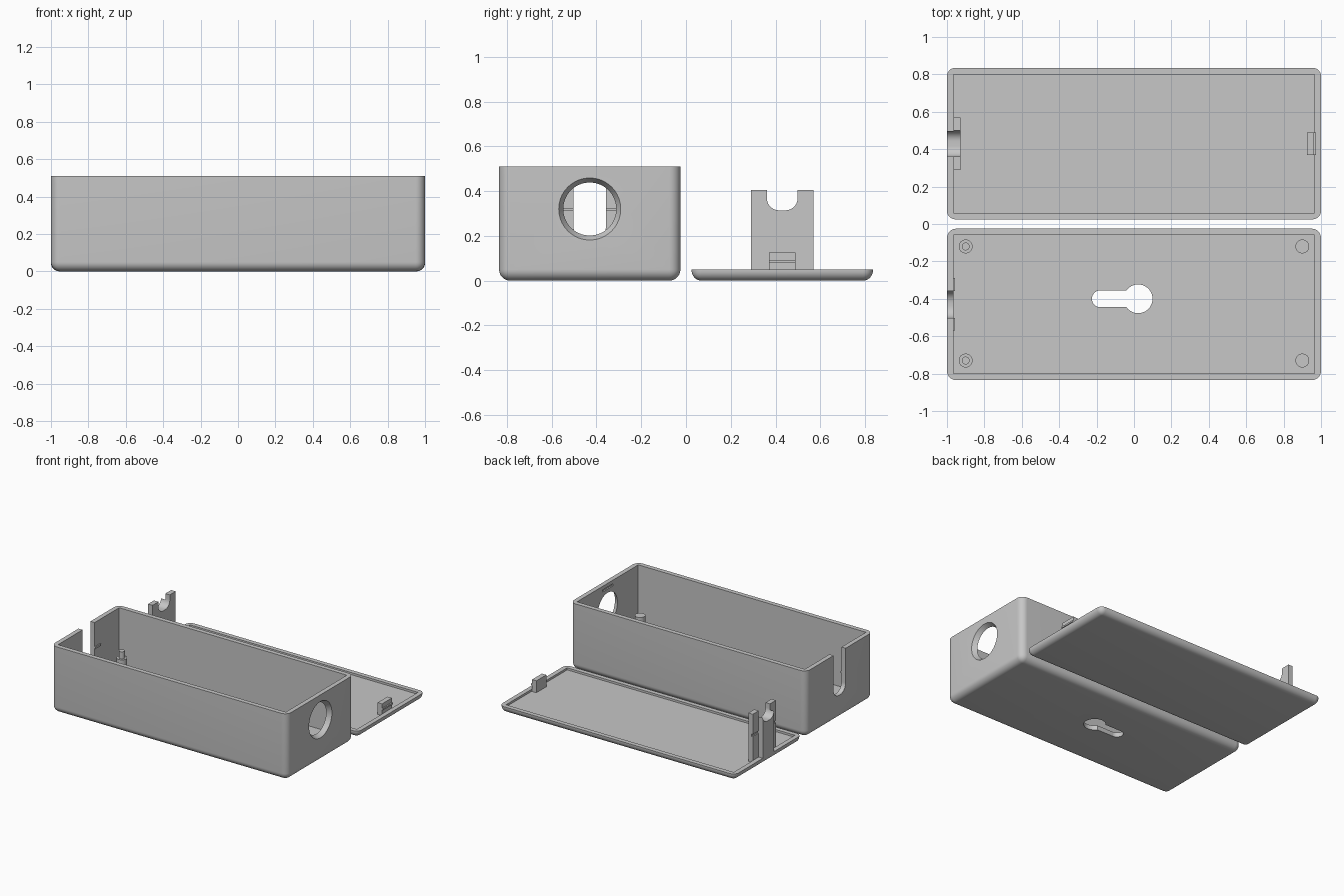
import bpy, bmesh, math
from mathutils import Matrix

old = bpy.data.objects.get("Cube")
if old:
    bpy.data.objects.remove(old, do_unlink=True)

GREY = (0.57, 0.57, 0.57, 1)
grey = bpy.data.materials.new("light_grey_plastic")
grey.use_nodes = True
grey.diffuse_color = GREY
grey.node_tree.nodes["Principled BSDF"].inputs["Base Color"].default_value = GREY


def make(name, bm):
    bmesh.ops.recalc_face_normals(bm, faces=bm.faces)
    mesh = bpy.data.meshes.new(name)
    bm.to_mesh(mesh)
    bm.free()
    mesh.materials.append(grey)
    obj = bpy.data.objects.new(name, mesh)
    bpy.context.collection.objects.link(obj)
    return obj


def box(name, x, y, z, fillet=0):
    """Box from (min, max) ranges; a fillet rounds all but the top edges."""
    bm = bmesh.new()
    bmesh.ops.create_cube(bm, size=1)
    for v in bm.verts:
        v.co = [r[0] if c < 0 else r[1] for c, r in zip(v.co, (x, y, z))]
    if fillet:
        edges = [e for e in bm.edges if min(v.co.z for v in e.verts) < z[1] - 0.001]
        bmesh.ops.bevel(bm, geom=edges, offset=fillet, segments=8,
                        profile=0.5, affect='EDGES')
    return make(name, bm)


def cylinder(name, x, y, z, r):
    bm = bmesh.new()
    place = Matrix.Translation((x, y, (z[0] + z[1]) / 2))
    bmesh.ops.create_cone(bm, cap_ends=True, segments=40, radius1=r, radius2=r,
                          depth=z[1] - z[0], matrix=place)
    return make(name, bm)


def u_notch(x, yc, half, bottom, top, r):
    """Upright slot with rounded lower corners, extruded along x."""
    pts = [(yc + half, top), (yc - half, top)]
    for side, start in ((-1, math.pi), (1, 1.5 * math.pi)):
        for i in range(11):
            a = start + i * math.pi / 20
            pts.append((yc + side * (half - r) + r * math.cos(a),
                        bottom + r + r * math.sin(a)))
    bm = bmesh.new()
    face = bm.faces.new([bm.verts.new((x[0], y, z)) for y, z in pts])
    new = bmesh.ops.extrude_face_region(bm, geom=[face])["geom"]
    verts = [g for g in new if isinstance(g, bmesh.types.BMVert)]
    bmesh.ops.translate(bm, verts=verts, vec=(x[1] - x[0], 0, 0))
    return make("notch_cutter", bm)


def cut(obj, *cutters):
    bpy.context.view_layer.objects.active = obj
    for c in cutters:
        c.hide_render = True
        mod = obj.modifiers.new("cut", 'BOOLEAN')
        mod.operation = 'DIFFERENCE'
        mod.solver = 'EXACT'
        mod.object = c
        bpy.ops.object.modifier_apply(modifier=mod.name)
        bpy.data.objects.remove(c, do_unlink=True)


parts = []
BOX_Y, LID_Y = -0.43, 0.43
OUT, INNER = 0.405, 0.37          # half depths outside and inside the walls

# Open case with rounded lower edges
case = box("case", (-1, 1), (BOX_Y - OUT, BOX_Y + OUT), (0, 0.51), 0.05)
cut(case, box("cavity", (-0.965, 0.965), (BOX_Y - INNER, BOX_Y + INNER), (0.035, 0.7)))

# Tapered round opening in one end
bm = bmesh.new()
bmesh.ops.create_cone(bm, cap_ends=True, segments=64, radius1=0.104, radius2=0.15,
                      depth=0.08,
                      matrix=Matrix.Translation((0.98, BOX_Y, 0.32))
                      @ Matrix.Rotation(math.pi / 2, 4, 'Y'))
cut(case, make("opening_cutter", bm))

# Cable slot in the other end, latch groove, keyhole in the floor
KEY_Y = -0.40
cut(case,
    u_notch((-1.1, -0.9), BOX_Y, 0.073, 0.18, 0.7, 0.065),
    box("latch_groove", (0.95, 0.975), (BOX_Y - 0.065, BOX_Y + 0.065), (0.466, 0.482)),
    cylinder("key_head", 0.022, KEY_Y, (-0.1, 0.1), 0.077),
    cylinder("key_end", -0.18, KEY_Y, (-0.1, 0.1), 0.045),
    box("key_slot", (-0.18, 0.022), (KEY_Y - 0.0449, KEY_Y + 0.0449), (-0.1, 0.1)))
parts.append(case)

# Latch ribs beside the cable slot
for label, s in (("front", -1), ("back", 1)):
    ys = sorted((BOX_Y + s * 0.073, BOX_Y + s * 0.14))
    parts.append(box(label + "_latch_rib", (-0.97, -0.957), ys, (0.31, 0.325)))

# Board supports: pins at the slot end, plain posts at the other
for label, y in (("front", -0.73), ("back", -0.12)):
    parts.append(cylinder(label + "_plain_post", 0.9, y, (0.03, 0.168), 0.037))
    parts.append(cylinder(label + "_pin_post", -0.9, y, (0.03, 0.168), 0.037))
    parts.append(cylinder(label + "_pin", -0.9, y, (0.16, 0.222), 0.021))

# Lid lying upside down as a shallow tray
lid = box("lid", (-1, 1), (LID_Y - OUT, LID_Y + OUT), (0, 0.05), 0.045)
cut(lid, box("tray", (-0.965, 0.965), (LID_Y - INNER, LID_Y + INNER), (0.034, 0.2)))
parts.append(lid)

# Cable tab: wide flange behind a narrow slot filler, both notched
flange = box("cable_tab_flange", (-0.965, -0.927), (LID_Y - 0.14, LID_Y + 0.14), (0.03, 0.405))
cut(flange, box("rib_groove", (-0.98, -0.956), (0, 1), (0.234, 0.251)))
filler = box("cable_tab_filler", (-1, -0.94), (LID_Y - 0.068, LID_Y + 0.068), (0.046, 0.4))
for part in (flange, filler):
    cut(part, u_notch((-1.1, -0.9), LID_Y, 0.069, 0.314, 0.6, 0.055))
    parts.append(part)

# Snap clip with its ridge
parts.append(box("snap_clip", (0.925, 0.962), (LID_Y - 0.06, LID_Y + 0.06), (0.03, 0.125)))
parts.append(box("snap_ridge", (0.955, 0.972), (LID_Y - 0.06, LID_Y + 0.06), (0.08, 0.092)))

# Smooth the fillets and keep the corners crisp
bpy.ops.object.select_all(action='DESELECT')
for part in parts:
    part.select_set(True)
bpy.context.view_layer.objects.active = case
bpy.ops.object.shade_smooth_by_angle(angle=math.radians(30))
